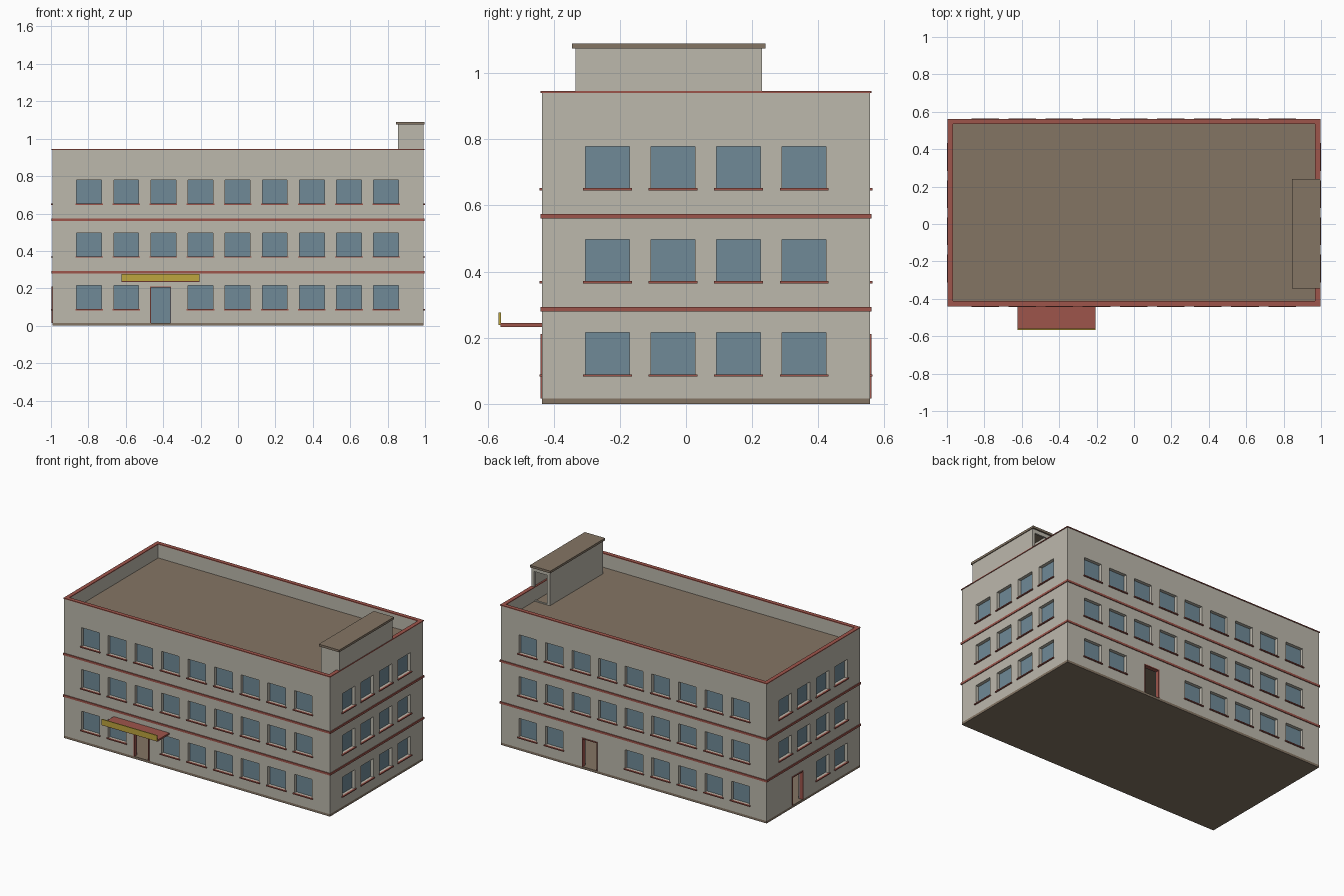
import bpy, bmesh

if "Cube" in bpy.data.objects:
    bpy.data.objects.remove(bpy.data.objects["Cube"])


def material(name, rgb):
    lin = [((c / 255 + 0.055) / 1.055) ** 2.4 for c in rgb] + [1.0]
    m = bpy.data.materials.new(name)
    m.use_nodes = True
    m.diffuse_color = lin
    m.node_tree.nodes["Principled BSDF"].inputs["Base Color"].default_value = lin
    return m


PLASTER = material("grey plaster", (188, 184, 172))
GLASS = material("blue glass", (112, 138, 151))
RED = material("brick red trim", (158, 85, 75))
BROWN = material("brown roofing", (132, 117, 100))
YELLOW = material("yellow sign", (190, 166, 62))


def finish(name, bm, mat):
    bmesh.ops.recalc_face_normals(bm, faces=bm.faces)
    mesh = bpy.data.meshes.new(name)
    bm.to_mesh(mesh)
    bm.free()
    mesh.materials.append(mat)
    ob = bpy.data.objects.new(name, mesh)
    bpy.context.collection.objects.link(ob)
    return ob


def boxes(name, items, mat):
    """Join boxes given as ((x0, x1), (y0, y1), (z0, z1))."""
    bm = bmesh.new()
    for spans in items:
        vs = bmesh.ops.create_cube(bm, size=1)["verts"]
        for v in vs:
            v.co = [s[0] if c < 0 else s[1] for c, s in zip(v.co, spans)]
    return finish(name, bm, mat)


def ring(name, xs, ys, zs, t, mat):
    """Rectangular tube with wall thickness t."""
    bm = bmesh.new()

    def loop(d, z):
        return [bm.verts.new((x, y, z)) for x, y in
                ((xs[0] + d, ys[0] + d), (xs[1] - d, ys[0] + d),
                 (xs[1] - d, ys[1] - d), (xs[0] + d, ys[1] - d))]

    loops = [loop(0, zs[0]), loop(0, zs[1]), loop(t, zs[1]), loop(t, zs[0])]
    for k in range(4):
        a, b = loops[k], loops[(k + 1) % 4]
        for i in range(4):
            j = (i + 1) % 4
            bm.faces.new((a[i], a[j], b[j], b[i]))
    return finish(name, bm, mat)


def cut(target, items):
    cutter = boxes("cutter", items, target.data.materials[0])
    cutter.hide_render = True
    mod = target.modifiers.new("openings", "BOOLEAN")
    mod.operation, mod.solver, mod.object = "DIFFERENCE", "EXACT", cutter
    bpy.context.view_layer.objects.active = target
    bpy.ops.object.modifier_apply(modifier=mod.name)
    bpy.data.objects.remove(cutter)


# Main dimensions
X, Y0, Y1 = 0.992, -0.436, 0.557
BASE, ROOF, TOP, T = 0.016, 0.85, 0.94, 0.022
PITCH, FLOOR = 0.1985, 0.282
WIN_W, WIN_H, WIN_Z = 0.133, 0.127, 0.088


def grow(d):
    return (-X - d, X + d), (Y0 - d, Y1 + d)


def on_wall(side, c, w, inward, outward, z0, z1):
    """Box centred at c along a wall, reaching inward and outward of its face."""
    along = (c - w / 2, c + w / 2)
    if side == "front":
        return along, (Y0 - outward, Y0 + inward), (z0, z1)
    if side == "back":
        return along, (Y1 - inward, Y1 + outward), (z0, z1)
    if side == "left":
        return (X - inward, X + outward), along, (z0, z1)
    return (-X - outward, -X + inward), along, (z0, z1)


# Window layout: columns per side, with ground floor gaps at the doors
long_cols = [(i - 4) * PITCH - 0.002 for i in range(9)]
short_cols = [0.06 + (i - 1.5) * PITCH for i in range(4)]
columns = {"front": long_cols, "back": long_cols, "left": short_cols, "right": short_cols}
gaps = {"front": (2,), "back": (5, 6), "left": (), "right": (2, 3)}
doors = [("front", -0.414), ("back", 0.328), ("right", 0.228)]
DOOR_W, DOOR_Z = 0.107, 0.206

openings, sills = [], []
for side, cols in columns.items():
    for level in range(3):
        z = WIN_Z + level * FLOOR
        for i, c in enumerate(cols):
            if level == 0 and i in gaps[side]:
                continue
            openings.append(on_wall(side, c, WIN_W, T + 0.002, 0.02, z, z + WIN_H))
            sills.append(on_wall(side, c, WIN_W + 0.015, 0.004, 0.008, z - 0.006, z + 0.001))
door_holes = [on_wall(s, c, DOOR_W, 0.05, 0.02, BASE - 0.01, DOOR_Z) for s, c in doors]

# Outer walls, glazing behind them and sills
walls = ring("outer_walls", *grow(0), (BASE, TOP), T, PLASTER)
cut(walls, openings + door_holes)
glazing = ring("window_glazing", *grow(-T - 0.0005), (BASE, ROOF - 0.02), 0.006, GLASS)
cut(glazing, door_holes)
boxes("window_sills", sills, RED)

# Door frames
frames = []
for s, c in doors:
    for e in (-1, 1):
        frames.append(on_wall(s, c + e * (DOOR_W / 2 + 0.001), 0.005, T, 0.004, BASE, DOOR_Z))
    frames.append(on_wall(s, c, DOOR_W + 0.007, T, 0.004, DOOR_Z - 0.002, DOOR_Z + 0.005))
boxes("door_frames", frames, RED)

# Floors and roof
boxes("base_slab", [(*grow(0), (0, BASE))], BROWN)
boxes("inner_floors", [(*grow(-0.03), (z, z + 0.012)) for z in (0.28, 0.56)], BROWN)
boxes("roof_deck", [(*grow(-T + 0.002), (ROOF - 0.02, ROOF))], BROWN)

# Red bands and parapet coping
for k, z in enumerate((0.279, 0.56)):
    ring(f"wall_band_{k + 1}", *grow(0.005), (z, z + 0.014), 0.01, RED)
ring("parapet_coping", *grow(0.004), (TOP, TOP + 0.006), 0.027, RED)

# Stair house on the roof with an open doorway at the back end
HX, HY = (0.855, X), (-0.335, 0.23)
house = ring("stair_house", HX, HY, (ROOF, 1.076), 0.012, PLASTER)
cut(house, [((0.876, 0.972), (0.2, 0.25), (ROOF + 0.005, 1.05))])
boxes("stair_house_roof", [((0.845, 0.997), (-0.345, 0.24), (1.075, 1.09))], BROWN)

# Entrance canopy and sign board
CX = (-0.622, -0.207)
boxes("entrance_canopy", [(CX, (-0.562, Y0 + 0.004), (0.233, 0.244))], RED)
boxes("sign_board", [(CX, (-0.567, -0.56), (0.238, 0.276))], YELLOW)
